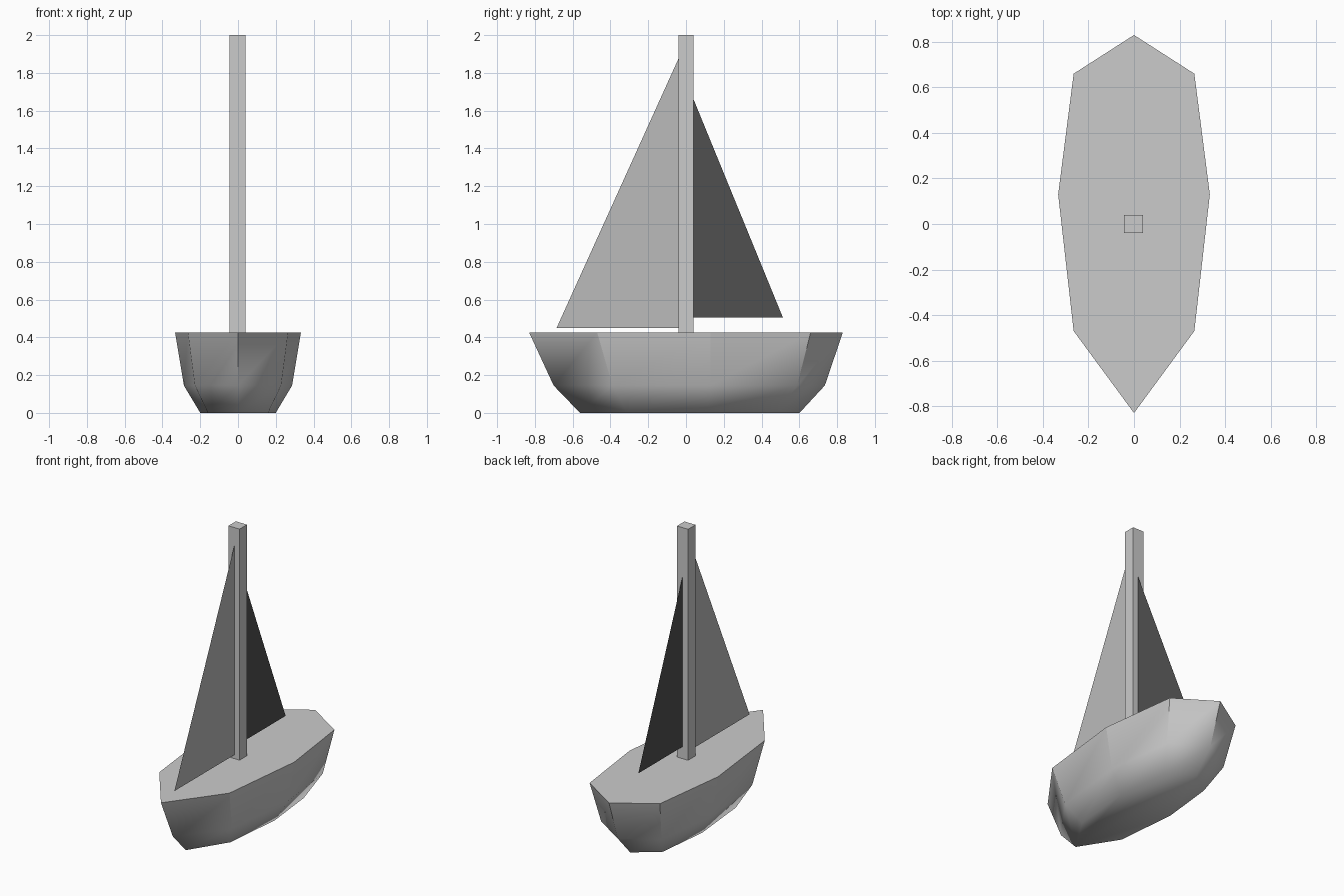
import bpy, bmesh

if "Cube" in bpy.data.objects:
    bpy.data.objects.remove(bpy.data.objects["Cube"])


def finish(bm, name, color=None):
    mesh = bpy.data.meshes.new(name)
    bm.to_mesh(mesh)
    bm.free()
    obj = bpy.data.objects.new(name, mesh)
    bpy.context.collection.objects.link(obj)
    if color is not None:
        mat = bpy.data.materials.new(name + "_paint")
        mat.diffuse_color = (color, color, color, 1)
        mat.use_nodes = True
        mat.node_tree.nodes["Principled BSDF"].inputs["Base Color"].default_value = mat.diffuse_color
        mesh.materials.append(mat)
    return obj


# Hull: deck outline scaled down into two lower rings, then bridged
half = [(0, -0.83), (0.265, -0.47), (0.333, 0.13), (0.265, 0.66), (0, 0.83)]
outline = half + [(-x, y) for x, y in half[-2:0:-1]]
levels = [(0.0, 0.60, 0.70, 0.02), (0.145, 0.86, 0.865, 0.017), (0.425, 1, 1, 0)]
bm = bmesh.new()
rings = [[bm.verts.new((x * sx, y * sy + dy, z)) for x, y in outline]
         for z, sx, sy, dy in levels]
n = len(outline)
for low, high in zip(rings, rings[1:]):
    for i in range(n):
        j = (i + 1) % n
        bm.faces.new((low[i], low[j], high[j], high[i]))
bm.faces.new(rings[0][::-1])
bm.faces.new(rings[-1])
# Smooth belly, crisp deck rim and upper corners
deck = set(rings[-1])
for f in bm.faces:
    f.smooth = True
for e in bm.edges:
    e.smooth = not any(v in deck for v in e.verts)
finish(bm, "hull")

# Mast: square post standing on the deck
bm = bmesh.new()
bmesh.ops.create_cube(bm, size=1)
bmesh.ops.scale(bm, vec=(0.084, 0.08, 1.575), verts=bm.verts)
bmesh.ops.translate(bm, vec=(-0.002, 0, 1.2125), verts=bm.verts)
finish(bm, "mast")


# Sails: flat triangles fore and aft of the mast
def sail(name, points, color):
    bm = bmesh.new()
    bm.faces.new([bm.verts.new((0, y, z)) for y, z in points])
    finish(bm, name, color)


sail("front_sail", [(-0.685, 0.45), (-0.04, 0.45), (-0.04, 1.875)], 0.5)
sail("rear_sail", [(0.04, 0.505), (0.513, 0.505), (0.04, 1.66)], 0.08)
